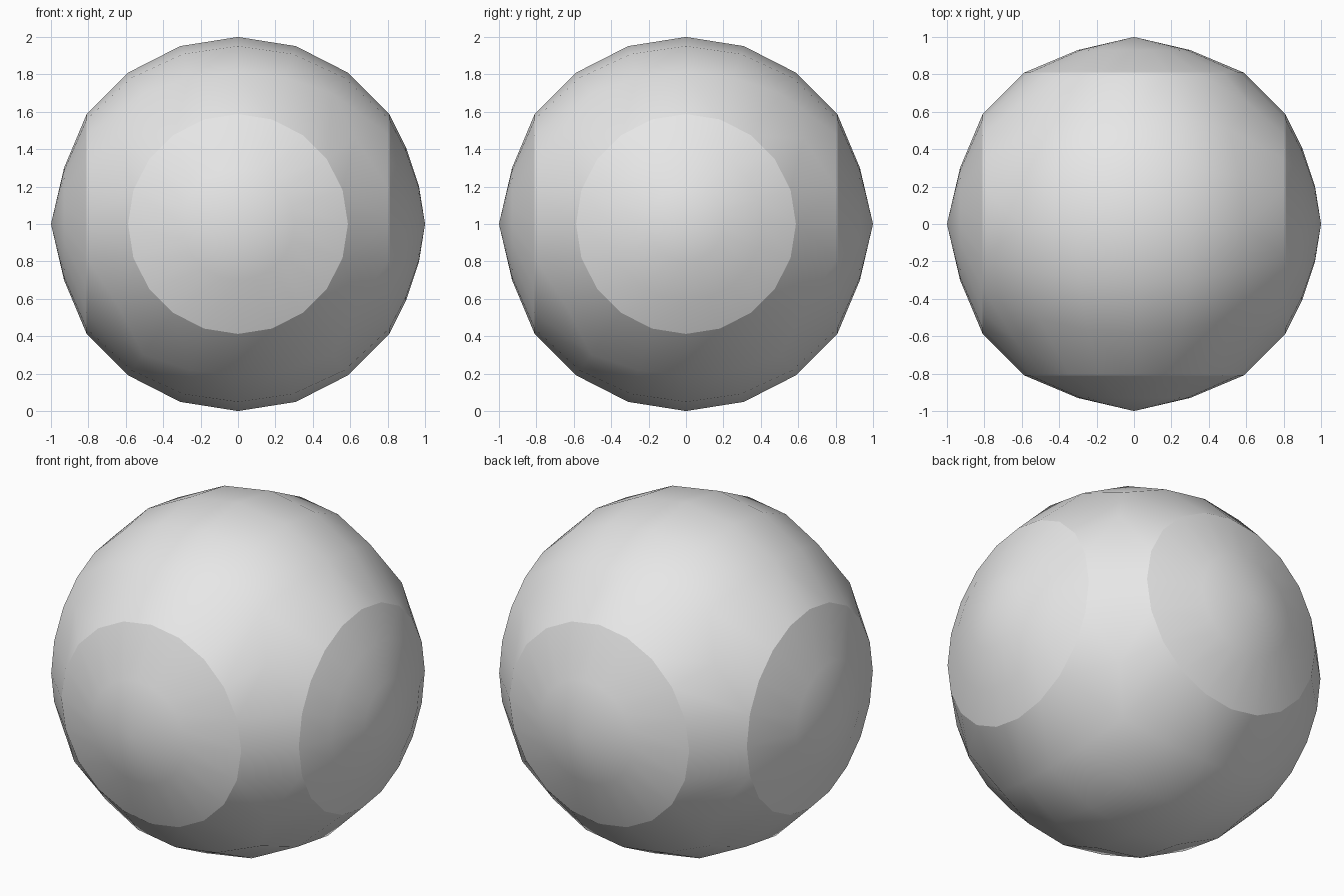
import bpy, bmesh, math
from mathutils import Matrix, Vector

if "Cube" in bpy.data.objects:
    bpy.data.objects.remove(bpy.data.objects["Cube"])

STEP = math.radians(18)
D, R = math.cos(2 * STEP), math.sin(2 * STEP)   # distance and radius of the round openings
CENTRE = Vector((0, 0, 1))

grey = bpy.data.materials.new("light_grey")
grey.diffuse_color = (0.8, 0.8, 0.8, 1)
grey.use_nodes = True
grey.node_tree.nodes["Principled BSDF"].inputs["Base Color"].default_value = grey.diffuse_color


def finish(name, bm):
    bmesh.ops.recalc_face_normals(bm, faces=bm.faces[:])
    for f in bm.faces:
        f.smooth = True
    bmesh.ops.translate(bm, verts=bm.verts[:], vec=CENTRE)
    mesh = bpy.data.meshes.new(name)
    bm.to_mesh(mesh)
    bm.free()
    mesh.materials.append(grey)
    ob = bpy.data.objects.new(name, mesh)
    bpy.context.collection.objects.link(ob)
    return ob


def ring(radius, dist, turn):
    """Twenty-sided ring around the x axis, turned about z."""
    rot = Matrix.Rotation(turn, 3, 'Z')
    return [rot @ Vector((dist, radius * math.cos(i * STEP), radius * math.sin(i * STEP)))
            for i in range(20)]


# Ball body: gridded top and bottom, with four round side openings
points = []
for sign in (1, -1):
    for i in range(-3, 4):
        for j in range(-3, 4):
            corner = abs(i) == 3 and abs(j) == 3
            if corner or max(abs(i), abs(j)) < 3:
                p = Vector((math.tan(i * STEP), math.tan(j * STEP), 1)).normalized()
                points.append(p * sign)
for k in range(4):
    points += ring(R, D, k * math.pi / 2)

bm = bmesh.new()
for p in points:
    bm.verts.new(p)
bmesh.ops.convex_hull(bm, input=bm.verts[:], use_existing_faces=False)
openings = [f for f in bm.faces
            if all(abs(abs(v.co.x) - D) < 1e-3 for v in f.verts) and abs(f.normal.x) > 0.99
            or all(abs(abs(v.co.y) - D) < 1e-3 for v in f.verts) and abs(f.normal.y) > 0.99]
bmesh.ops.delete(bm, geom=openings, context='FACES')
bmesh.ops.join_triangles(bm, faces=bm.faces[:], angle_face_threshold=0.6,
                         angle_shape_threshold=0.8)
finish("ball_body", bm)


# Shallow domed caps that close the openings
def cap(name, turn, profile):
    bm = bmesh.new()
    loops = [[bm.verts.new(p) for p in ring(r, d, turn)] for r, d in profile]
    tip = bm.verts.new(Matrix.Rotation(turn, 3, 'Z') @ Vector((1, 0, 0)))
    for a, b in zip(loops, loops[1:]):
        for i in range(20):
            j = (i + 1) % 20
            bm.faces.new((a[i], a[j], b[j], b[i]))
    for i in range(20):
        bm.faces.new((loops[-1][i], loops[-1][(i + 1) % 20], tip))
    ob = finish(name, bm)
    # an open dome may be oriented inwards: make it face outwards
    out = Matrix.Rotation(turn, 3, 'Z') @ Vector((1, 0, 0))
    if ob.data.polygons[-1].normal.dot(out) < 0:
        ob.data.flip_normals()


coarse = [(R, D), (0.30, 0.93)]
fine = [(R, D), (0.41, 0.898), (0.20, 0.968)]
for k, (name, profile) in enumerate([("right_cap", fine), ("back_cap", coarse),
                                     ("left_cap", coarse), ("front_cap", coarse)]):
    cap(name, k * math.pi / 2, profile)
